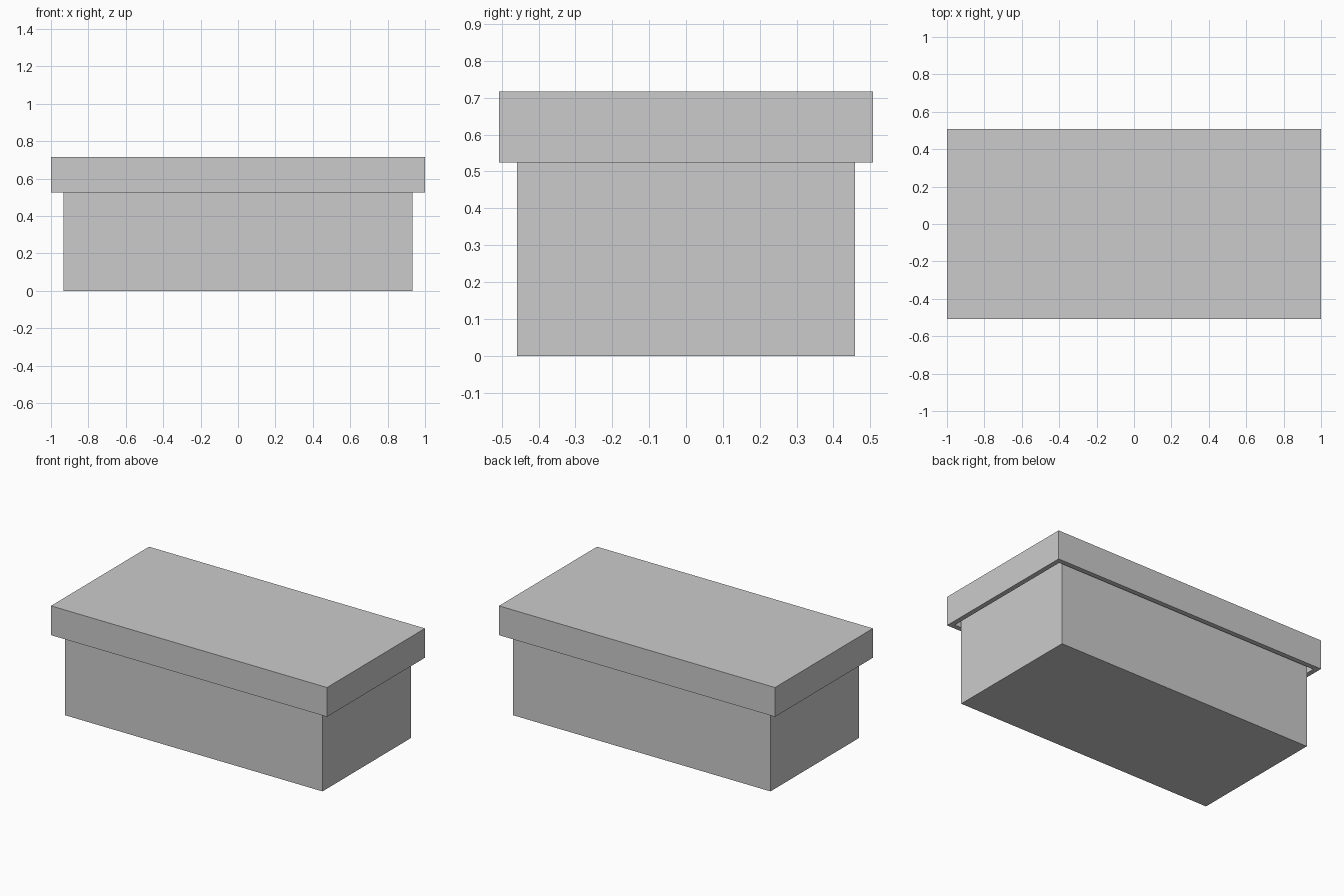
import bpy
import bmesh

if "Cube" in bpy.data.objects:
    bpy.data.objects.remove(bpy.data.objects["Cube"])


def open_tray(name, half_x, half_y, z_closed, z_open, wall):
    """Rectangular shell closed at z_closed and open at z_open."""
    up = 1 if z_open > z_closed else -1

    def ring(inset, z):
        x, y = half_x - inset, half_y - inset
        return [bm.verts.new(p) for p in ((-x, -y, z), (x, -y, z), (x, y, z), (-x, y, z))]

    bm = bmesh.new()
    rings = [ring(0, z_closed), ring(0, z_open), ring(wall, z_open),
             ring(wall, z_closed + up * wall)]
    for a, b in zip(rings, rings[1:]):
        for i in range(4):
            j = (i + 1) % 4
            bm.faces.new((a[i], a[j], b[j], b[i]))
    bm.faces.new(rings[0])
    bm.faces.new(rings[-1])
    bmesh.ops.recalc_face_normals(bm, faces=bm.faces)
    mesh = bpy.data.meshes.new(name)
    bm.to_mesh(mesh)
    bm.free()
    obj = bpy.data.objects.new(name, mesh)
    bpy.context.collection.objects.link(obj)
    return obj


# Box body, open at the top and hidden under the lid
open_tray("box_body", 0.933, 0.458, 0.0, 0.685, 0.032)

# Overhanging lid, open underneath with a gap around the body
open_tray("box_lid", 1.0, 0.507, 0.717, 0.525, 0.032)
